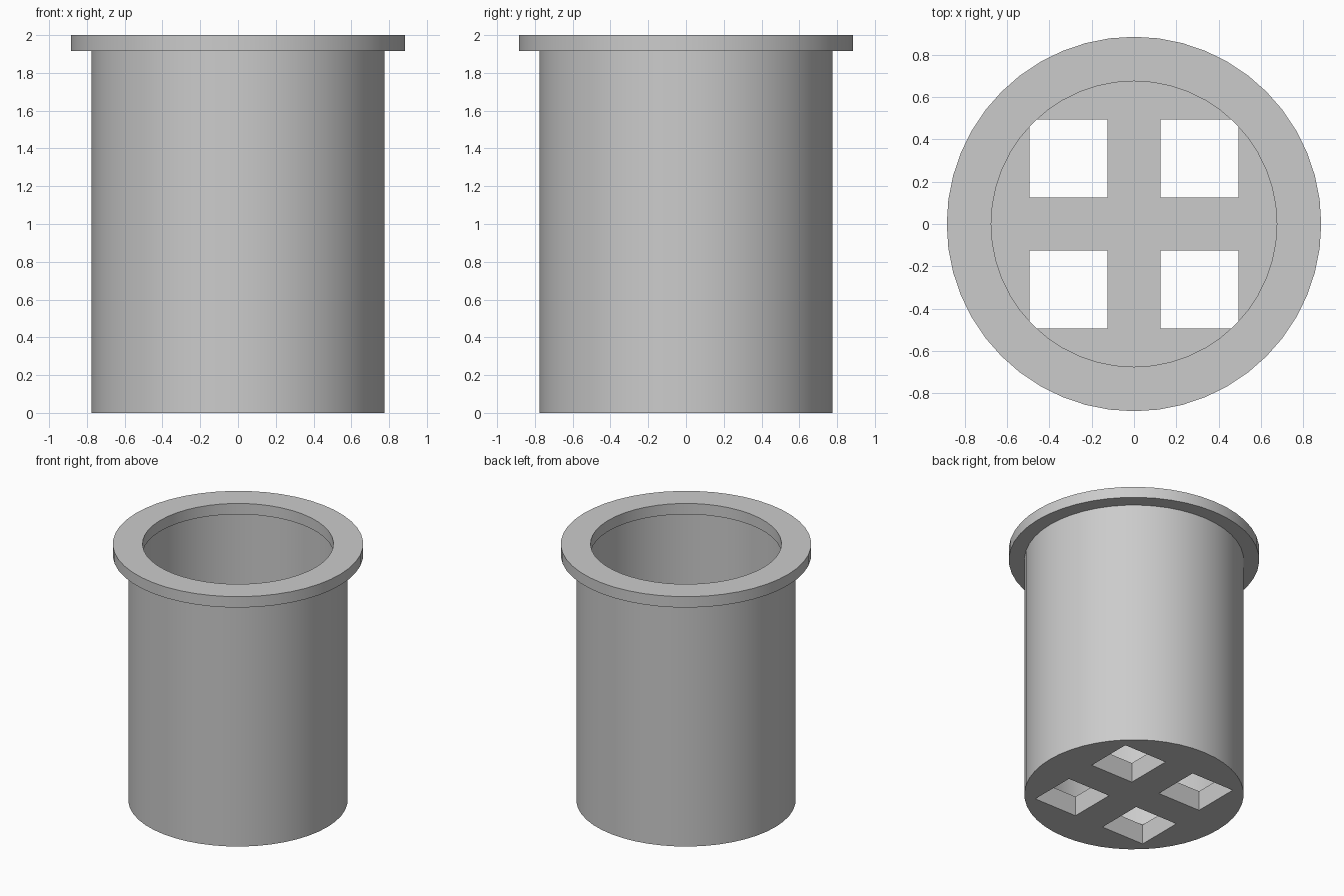
import bpy
import bmesh
import math
from mathutils import Matrix, Vector

if "Cube" in bpy.data.objects:
    bpy.data.objects.remove(bpy.data.objects["Cube"], do_unlink=True)

SEGMENTS = 48
OUTER, INNER = 0.775, 0.72
FLANGE_OUTER, LIP_INNER = 0.885, 0.675
FLANGE_Z, TOP = 1.915, 2.0
FLOOR = 0.155
HOLE_CENTRE, HOLE_SIZE = 0.31, 0.37

grey = bpy.data.materials.new("light_grey")
grey.use_nodes = True
grey.diffuse_color = (0.6, 0.6, 0.6, 1)
grey.node_tree.nodes["Principled BSDF"].inputs["Base Color"].default_value = (0.6, 0.6, 0.6, 1)


def add_object(name, bm):
    mesh = bpy.data.meshes.new(name)
    bmesh.ops.recalc_face_normals(bm, faces=bm.faces)
    bm.to_mesh(mesh)
    bm.free()
    mesh.materials.append(grey)
    obj = bpy.data.objects.new(name, mesh)
    bpy.context.collection.objects.link(obj)
    return obj


def lathe(name, profile):
    """Turn an (r, z) profile around the z axis."""
    bm = bmesh.new()
    verts = [bm.verts.new((r, 0, z)) for r, z in profile]
    edges = [bm.edges.new(pair) for pair in zip(verts, verts[1:])]
    bmesh.ops.spin(bm, geom=verts + edges, cent=(0, 0, 0), axis=(0, 0, 1),
                   angle=math.tau, steps=SEGMENTS)
    bmesh.ops.remove_doubles(bm, verts=bm.verts, dist=1e-4)
    return add_object(name, bm)


# Cup: base, outer wall, flange overhanging both ways, inner wall, thick floor
cup = lathe("flanged_cup", [
    (0, 0), (OUTER, 0), (OUTER, FLANGE_Z),
    (FLANGE_OUTER, FLANGE_Z), (FLANGE_OUTER, TOP),
    (LIP_INNER, TOP), (LIP_INNER, FLANGE_Z),
    (INNER, FLANGE_Z), (INNER, FLOOR), (0, FLOOR)])

# Four square drain holes through the floor
bm = bmesh.new()
low, high = -0.1, FLOOR + 0.1
for sx in (-1, 1):
    for sy in (-1, 1):
        place = Matrix.Translation((sx * HOLE_CENTRE, sy * HOLE_CENTRE, (low + high) / 2))
        scale = Matrix.Diagonal(Vector((HOLE_SIZE, HOLE_SIZE, high - low, 1)))
        bmesh.ops.create_cube(bm, size=1, matrix=place @ scale)
cutter = add_object("hole_cutter", bm)
cutter.hide_render = True

cut = cup.modifiers.new("drain_holes", "BOOLEAN")
cut.operation = "DIFFERENCE"
cut.solver = "EXACT"
cut.object = cutter
bpy.context.view_layer.update()
evaluated = cup.evaluated_get(bpy.context.evaluated_depsgraph_get())
cup_mesh = bpy.data.meshes.new_from_object(evaluated)
cup.modifiers.clear()
cup.data = cup_mesh
bpy.data.objects.remove(cutter, do_unlink=True)

# Smooth walls, sharp rims
bpy.ops.object.select_all(action="DESELECT")
cup.select_set(True)
bpy.context.view_layer.objects.active = cup
bpy.ops.object.shade_smooth_by_angle(angle=math.radians(30))
